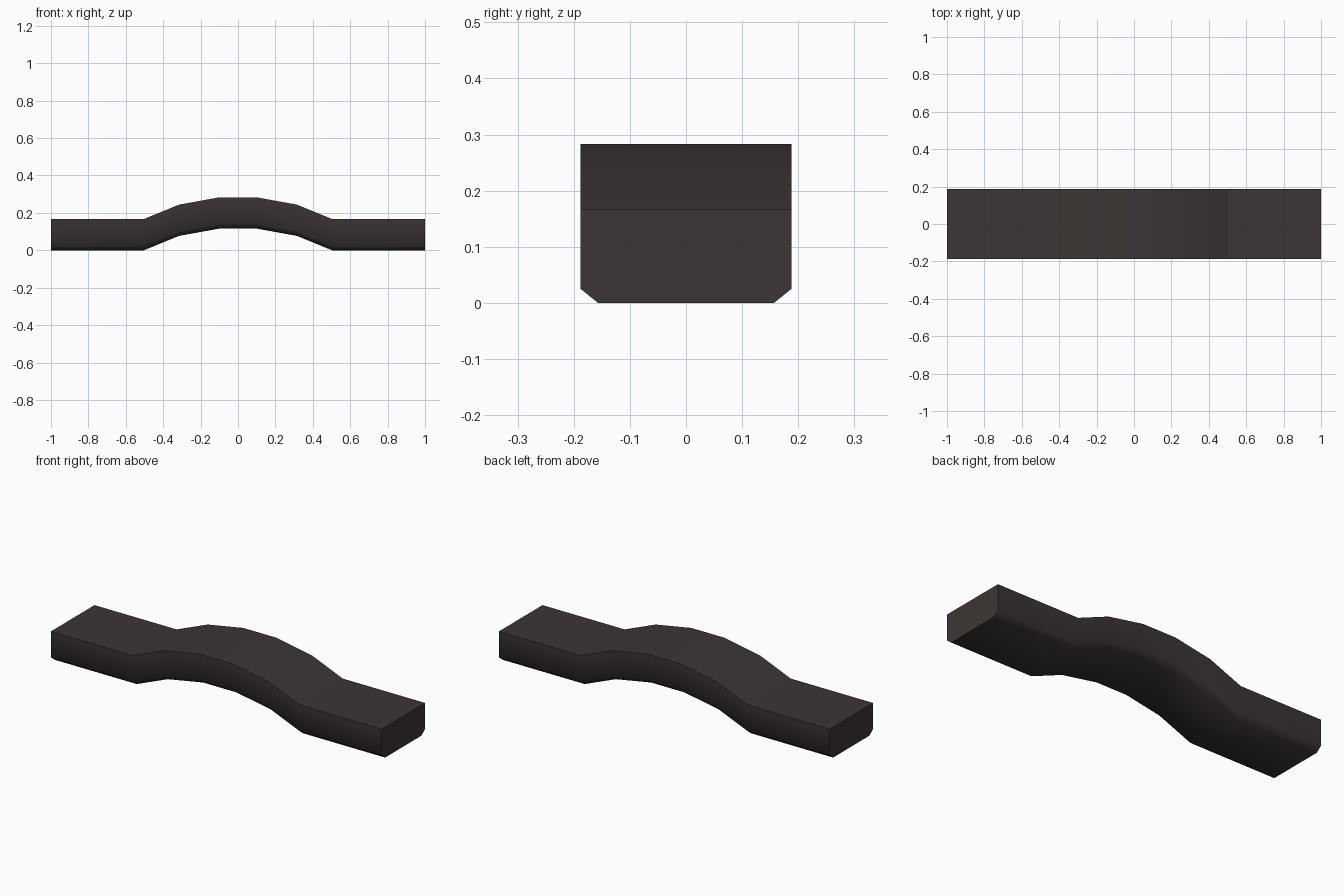
import bpy, bmesh, math

if "Cube" in bpy.data.objects:
    bpy.data.objects.remove(bpy.data.objects["Cube"])

# Cross-section (y, z): flat slab with chamfered lower corners
W, H = 0.188, 0.167
section = [(-W, H), (-W, 0.025), (-0.157, 0), (0.157, 0), (W, 0.025), (W, H)]

# Arch path (x, z offset), mirrored about x = 0
half = [(0.1, 0.116), (0.315, 0.077), (0.503, 0.0), (1.0, 0.0)]
path = [(-x, z) for x, z in reversed(half)] + half

bm = bmesh.new()
rings = [[bm.verts.new((x, y, z + dz)) for y, z in section] for x, dz in path]
n = len(section)

# Long faces between neighbouring sections, plus the two end caps
for a, b in zip(rings, rings[1:]):
    for i in range(n):
        j = (i + 1) % n
        bm.faces.new((a[i], a[j], b[j], b[i]))
bm.faces.new(rings[0])
bm.faces.new(rings[-1])
bmesh.ops.recalc_face_normals(bm, faces=bm.faces)

# Smooth shading, sharp at the caps, the upper rim and the top creases
for f in bm.faces:
    f.smooth = True
for e in bm.edges:
    top_crease = (all(f.normal.z > 0.5 for f in e.link_faces)
                  and abs(abs(e.verts[0].co.x) - 0.503) < 0.01)
    e.smooth = e.calc_face_angle() < math.radians(60) and not top_crease

mesh = bpy.data.meshes.new("arched_slab")
bm.to_mesh(mesh)
bm.free()
slab = bpy.data.objects.new("arched_slab", mesh)
bpy.context.collection.objects.link(slab)

mat = bpy.data.materials.new("dark brown")
mat.diffuse_color = (0.046, 0.036, 0.035, 1)
mat.use_nodes = True
mat.node_tree.nodes["Principled BSDF"].inputs["Base Color"].default_value = mat.diffuse_color
mesh.materials.append(mat)
